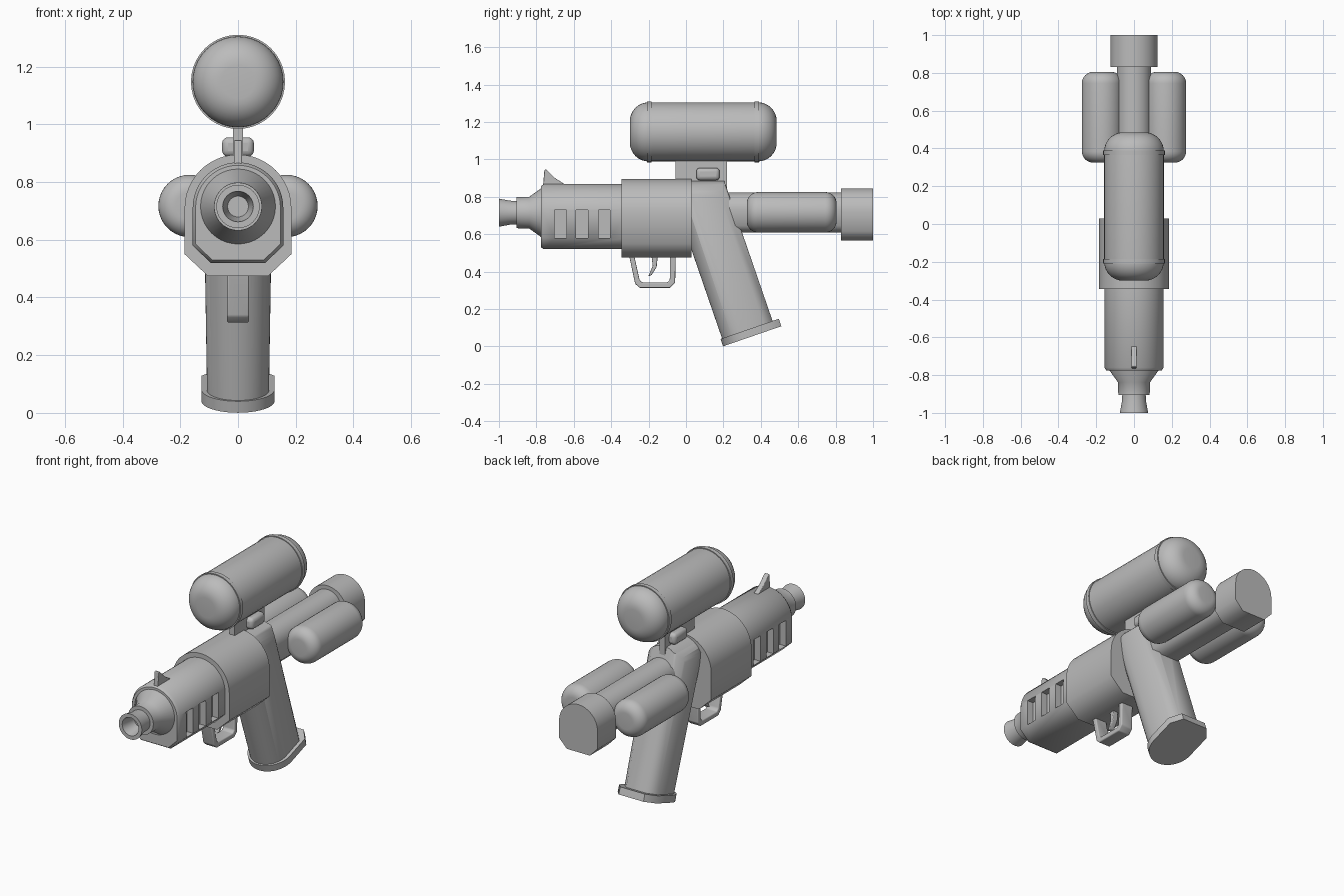
import bpy, bmesh
from math import sin, cos, pi, radians
from mathutils import Vector

cube = bpy.data.objects.get("Cube")
if cube:
    bpy.data.objects.remove(cube, do_unlink=True)

grey = bpy.data.materials.new("plain grey")
grey.use_nodes = True
grey.diffuse_color = (0.5, 0.5, 0.5, 1)
grey.node_tree.nodes["Principled BSDF"].inputs["Base Color"].default_value = (0.5, 0.5, 0.5, 1)
parts = []


def along_y(u, v, t):
    return Vector((u, t, v))


def along_x(u, v, t):
    return Vector((t, u, v))


def loft(name, rings, place=along_y):
    """Skin a list of (distance, outline) rings and cap both ends."""
    bm = bmesh.new()
    loops = [[bm.verts.new(place(u, v, t)) for u, v in outline] for t, outline in rings]
    n = len(loops[0])
    for a, b in zip(loops, loops[1:]):
        for i in range(n):
            bm.faces.new((a[i], a[(i + 1) % n], b[(i + 1) % n], b[i]))
    bm.faces.new(loops[0])
    bm.faces.new(loops[-1][::-1])
    bmesh.ops.recalc_face_normals(bm, faces=bm.faces[:])
    mesh = bpy.data.meshes.new(name)
    bm.to_mesh(mesh)
    bm.free()
    mesh.materials.append(grey)
    obj = bpy.data.objects.new(name, mesh)
    bpy.context.collection.objects.link(obj)
    parts.append(obj)
    return obj


def circle(r, z, x=0, n=40):
    return [(x + r * cos(2 * pi * i / n), z + r * sin(2 * pi * i / n)) for i in range(n)]


def arch(w, top, bottom, flat, chamfer, n=24):
    """Round-topped outline with straight sides and a chamfered bottom."""
    pts = [(w * cos(pi * i / n), top - w + w * sin(pi * i / n)) for i in range(n + 1)]
    return pts + [(-w, bottom + chamfer), (-flat, bottom), (flat, bottom), (w, bottom + chamfer)]


def capsule(name, y0, y1, r, corner, z, x=0):
    arc = [pi / 2 * i / 8 for i in range(9)]
    rings = [(y0 + corner * (1 - sin(a)), circle(r - corner * (1 - cos(a)), z, x))
             for a in arc[::-1]]
    rings += [(y1 - corner * (1 - sin(a)), circle(r - corner * (1 - cos(a)), z, x))
              for a in arc]
    return loft(name, rings)


def plate(name, outline, half, bevel=0.0):
    """Side outline (y, z) extruded evenly to both sides."""
    obj = loft(name, [(-half, outline), (half, outline)], along_x)
    if bevel:
        mod = obj.modifiers.new("soft edges", "BEVEL")
        mod.width, mod.segments, mod.limit_method = bevel, 3, "ANGLE"
    return obj


def rect(y0, y1, z0, z1):
    return [(y0, z0), (y1, z0), (y1, z1), (y0, z1)]


def cut(target, cutter, operation):
    mod = target.modifiers.new("cut", "BOOLEAN")
    mod.object, mod.operation, mod.solver = cutter, operation, "EXACT"
    bpy.context.view_layer.objects.active = target
    bpy.ops.object.modifier_apply(modifier=mod.name)
    parts.remove(cutter)
    bpy.data.objects.remove(cutter, do_unlink=True)


# Receiver and slotted barrel shroud
loft("receiver", [(y, arch(0.185, 0.895, 0.475, 0.105, 0.075)) for y in (-0.345, 0.03)])
full = arch(0.157, 0.868, 0.52, 0.095, 0.06)
lip = arch(0.147, 0.858, 0.53, 0.09, 0.056)
shroud = loft("barrel_shroud", [(-0.775, lip), (-0.76, full), (-0.32, full)])
for y in (-0.672, -0.555, -0.437):
    for side in (-1, 1):
        slot = rect(y - 0.032, y + 0.032, 0.58, 0.73)
        cutter = loft("slot_cutter", [(side * 0.118, slot), (side * 0.25, slot)], along_x)
        cut(shroud, cutter, "DIFFERENCE")

# Stepped muzzle with a hollow flared nozzle
axis = 0.715
muzzle = [(-0.74, 0.132), (-0.772, 0.132), (-0.838, 0.085), (-0.905, 0.083),
          (-0.905, 0.062), (-0.94, 0.064), (-1.0, 0.075), (-1.0, 0.053), (-0.91, 0.036)]
loft("muzzle", [(y, circle(r, axis)) for y, r in muzzle])
plate("front_sight", [(-0.765, 0.85), (-0.757, 0.945), (-0.745, 0.945), (-0.7, 0.9),
                      (-0.645, 0.865), (-0.645, 0.85)], 0.014, 0.004)

# Raked grip, its domed head trimmed to an arch
FRONT, UP = Vector((0, -0.945, -0.326)), Vector((0, -0.326, 0.945))


def raked(origin):
    return lambda u, v, t: Vector(origin) + Vector((u, 0, 0)) + FRONT * v + UP * t


grip = loft("grip", [(-0.02, arch(0.107, 0.286, 0, 0.065, 0.05)),
                     (0.95, arch(0.122, 0.286, 0, 0.07, 0.05))], raked((0, 0.465, 0.13)))
dome = arch(0.13, 0.885, -0.4, 0.12, 0.01)
cut(grip, loft("dome_cutter", [(-0.6, dome), (0.9, dome)]), "INTERSECT")
sole = arch(0.127, 0.33, 0, 0.08, 0.06)
loft("grip_base", [(0, sole), (0.042, sole)], raked((0, 0.51, 0.108)))

# Trigger and guard
plate("trigger_guard", [(-0.305, 0.49), (-0.272, 0.335), (-0.248, 0.313), (-0.085, 0.313),
                        (-0.058, 0.34), (-0.055, 0.49), (-0.085, 0.49), (-0.087, 0.355),
                        (-0.1, 0.342), (-0.235, 0.342), (-0.248, 0.355), (-0.278, 0.49)],
      0.038, 0.006)
plate("trigger", [(-0.185, 0.49), (-0.178, 0.43), (-0.202, 0.375), (-0.185, 0.38),
                  (-0.157, 0.425), (-0.15, 0.49)], 0.016, 0.004)

# Rear tube and end cap
loft("rear_tube", [(y, arch(0.091, 0.823, 0.61, 0.055, 0.035)) for y in (0.1, 0.85)])
loft("rear_cap", [(y, arch(0.125, 0.845, 0.565, 0.075, 0.052)) for y in (0.83, 1.0)])

# Paired side tanks
for side, label in ((1, "left"), (-1, "right")):
    capsule(label + "_side_tank", 0.325, 0.805, 0.108, 0.06, 0.717, side * 0.168)

# Top tank with bands, mount and cross pin
capsule("top_tank", -0.3, 0.485, 0.158, 0.1, 1.147)
for y, label in ((-0.197, "front"), (0.378, "rear")):
    loft(label + "_tank_band", [(y + d, circle(0.163, 1.147)) for d in (-0.012, 0.012)])
plate("tank_mount", rect(-0.055, 0.22, 0.8, 1.02), 0.017)
plate("cross_pin", rect(0.055, 0.18, 0.888, 0.955), 0.055, 0.02)

# Smooth shading with crisp corners
bpy.ops.object.select_all(action="DESELECT")
for obj in parts:
    obj.select_set(True)
bpy.context.view_layer.objects.active = parts[0]
bpy.ops.object.shade_smooth_by_angle(angle=radians(50))
